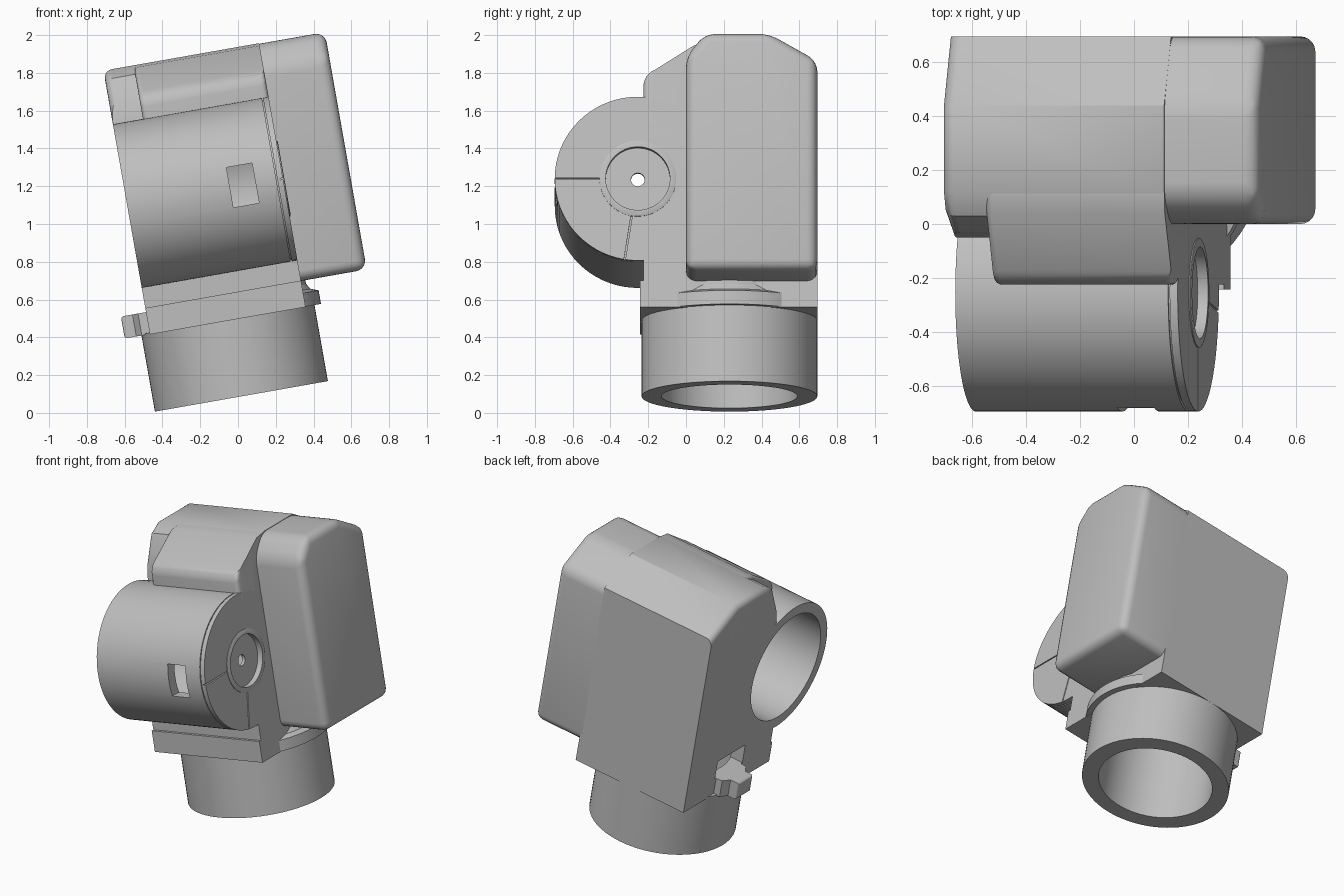
import bpy, bmesh, math
from mathutils import Matrix

if "Cube" in bpy.data.objects:
    bpy.data.objects.remove(bpy.data.objects["Cube"], do_unlink=True)

TILT = Matrix.Rotation(math.radians(-10), 4, 'Y')
LEFT, RIGHT, BACK = -0.387, 0.45, 0.695      # body limits before tilting
BARREL = (-0.255, 1.18)                      # y, z of the barrel axis
TUBE = (0.033, 0.23)                         # x, y of the tube axis

grey = bpy.data.materials.new("plain_grey")
grey.use_nodes = True
colour = (0.52, 0.52, 0.52, 1)
grey.diffuse_color = colour
grey.node_tree.nodes["Principled BSDF"].inputs["Base Color"].default_value = colour

parts, cutters = [], []


def finish(name, bm, cutter=False):
    bmesh.ops.recalc_face_normals(bm, faces=bm.faces)
    mesh = bpy.data.meshes.new(name)
    bm.to_mesh(mesh)
    bm.free()
    ob = bpy.data.objects.new(name, mesh)
    bpy.context.collection.objects.link(ob)
    mesh.materials.append(grey)
    ob.hide_render = cutter
    (cutters if cutter else parts).append(ob)
    return ob


def prism(name, pts, a, b, axis='X', bevel=None, width=0.05, cutter=False):
    """Extrude a profile along X (points y,z) or Z (points x,y); bevel edges chosen by a rule."""
    place = (lambda p, t: (t, *p)) if axis == 'X' else (lambda p, t: (*p, t))
    bm = bmesh.new()
    lo, hi = ([bm.verts.new(place(p, t)) for p in pts] for t in (a, b))
    bm.faces.new(lo)
    bm.faces.new(hi)
    for i in range(len(pts)):
        j = (i + 1) % len(pts)
        bm.faces.new((lo[i], lo[j], hi[j], hi[i]))
    if bevel:
        edges = [e for e in bm.edges if bevel(*[v.co for v in e.verts])]
        bmesh.ops.bevel(bm, geom=edges, offset=width, segments=5, profile=0.5,
                        affect='EDGES', clamp_overlap=True)
    return finish(name, bm, cutter)


def block(name, x, y, z, **kw):
    return prism(name, [(y[0], z[0]), (y[1], z[0]), (y[1], z[1]), (y[0], z[1])], *x, **kw)


def lathe(name, rings, axis='X', cutter=False, steps=72):
    """Stack circles (radius, position) along the barrel or the tube axis."""
    bm = bmesh.new()
    loops = []
    for r, t in rings:
        loop = []
        for i in range(steps):
            c, s = r * math.cos(math.tau * i / steps), r * math.sin(math.tau * i / steps)
            co = (t, BARREL[0] + c, BARREL[1] + s) if axis == 'X' else (TUBE[0] + c, TUBE[1] + s, t)
            loop.append(bm.verts.new(co))
        loops.append(loop)
    for p, q in zip(loops, loops[1:]):
        for i in range(steps):
            j = (i + 1) % steps
            bm.faces.new((p[i], p[j], q[j], q[i]))
    bm.faces.new(loops[0])
    bm.faces.new(loops[-1])
    return finish(name, bm, cutter)


def cut(ob, *tools):
    bpy.context.view_layer.objects.active = ob
    for tool in tools:
        mod = ob.modifiers.new("cut", 'BOOLEAN')
        mod.operation, mod.solver, mod.object = 'DIFFERENCE', 'EXACT', tool
        bpy.ops.object.modifier_apply(modifier=mod.name)


# Cutters: bores, window, latch opening, hub recess and lid seams
barrel_bore = lathe("barrel_bore", [(0.37, -0.6), (0.37, 0.395)], cutter=True)
tube_bore = lathe("tube_bore", [(0.36, 0), (0.36, 0.7)], 'Z', cutter=True)
window = block("window_cutter", (0.165, 0.303), (-0.9, -0.4), (1.075, 1.29), cutter=True)
latch_hole = block("latch_hole", (-0.5, -0.28), (0.08, 0.38), (0.61, 0.74), cutter=True)
hub_recess = lathe("hub_recess", [(0.17, 0.418), (0.17, 0.6)], cutter=True)
pin_hole = lathe("pin_hole", [(0.036, 0.2), (0.036, 0.6)], cutter=True, steps=24)
seam_a = block("seam_a", (0.435, 0.5), (-0.9, -0.458), (1.176, 1.184), cutter=True)
seam_b = prism("seam_b", [(-0.292, 0.98), (-0.284, 0.98), (-0.328, 0.7), (-0.336, 0.7)],
               0.435, 0.5, cutter=True)

# Main body with a chamfered back top and a rounded outer shoulder
main = prism("main_body",
             [(BACK, 0.49), (BACK, 1.76), (0.44, 1.908), (0.12, 1.908), (0.03, 1.86),
              (-0.03, 1.74), (-0.05, 1.6), (-0.05, 0.49)], LEFT, RIGHT,
             bevel=lambda p, q: max(p.x, q.x) < 0 and min(p.z, q.z) > 1.65, width=0.11)
cut(main, barrel_bore, tube_bore, latch_hole)

# Sloping hood in front of the body
hood = prism("front_hood",
             [(0.12, 1.905), (0.04, 1.895), (-0.195, 1.755), (-0.225, 1.71),
              (-0.225, 1.4), (0.12, 1.4)], -0.225, RIGHT,
             bevel=lambda p, q: max(p.x, q.x) < 0 and min(p.z, q.z) > 1.45
             or max(p.y, q.y) < -0.1 and min(p.z, q.z) > 1.39, width=0.03)
cut(hood, barrel_bore)

# Side housing, rounded everywhere except where it joins the body
prism("side_housing",
      [(0.0, 0.63), (BACK, 0.63), (BACK, 1.76), (0.44, 1.905), (0.10, 1.905), (0.0, 1.78)],
      0.435, 0.803, bevel=lambda p, q: max(p.x, q.x) > 0.5, width=0.055)

# Barrel, its end lid and the raised hub ring
barrel = lathe("barrel", [(0.44, LEFT), (0.44, 0.414)])
cut(barrel, barrel_bore, window, pin_hole)
lid = lathe("barrel_lid", [(0.428, 0.40), (0.428, 0.42), (0.44, 0.42), (0.44, RIGHT)])
cut(lid, hub_recess, pin_hole, seam_a, seam_b)
ring = lathe("hub_ring", [(0.203, 0.43), (0.203, 0.454), (0.197, 0.457)])
cut(ring, hub_recess)

# Lower front block and base plate
lower = block("lower_front_block", (LEFT, RIGHT), (-0.225, 0.0), (0.55, 0.79))
cut(lower, tube_bore, barrel_bore)
base = block("base_plate", (LEFT, RIGHT), (-0.243, BACK), (0.49, 0.632))
cut(base, tube_bore, latch_hole)

# Flared neck under the housing, trimmed flush with the body
neck = lathe("neck", [(0.5, 0.492), (0.5, 0.565), (0.46, 0.58), (0.44, 0.61), (0.44, 0.68)], 'Z')
for v in neck.data.vertices:
    v.co.x = max(v.co.x, LEFT + 0.01)
    v.co.y = min(max(v.co.y, -0.235), BACK - 0.002)
cut(neck, tube_bore, latch_hole)

# Open tube at the bottom
tube = lathe("lower_tube", [(0.465, 0.083), (0.465, 0.5)], 'Z')
cut(tube, tube_bore)

# Latch tab on the side of the base
latch = prism("latch_tab",
              [(-0.36, 0.37), (-0.43, 0.36), (-0.46, 0.31), (-0.522, 0.31),
               (-0.522, 0.15), (-0.46, 0.15), (-0.43, 0.10), (-0.36, 0.09)],
              0.492, 0.61, axis='Z',
              bevel=lambda p, q: max(p.x, q.x) < -0.5, width=0.015)
cut(latch, tube_bore)

# Drop the cutters, tilt the parts and shade them
for ob in cutters:
    bpy.data.objects.remove(ob, do_unlink=True)
bpy.ops.object.select_all(action='DESELECT')
for ob in parts:
    ob.data.transform(TILT)
    ob.select_set(True)
bpy.context.view_layer.objects.active = parts[0]
bpy.ops.object.shade_smooth_by_angle(angle=math.radians(30))
